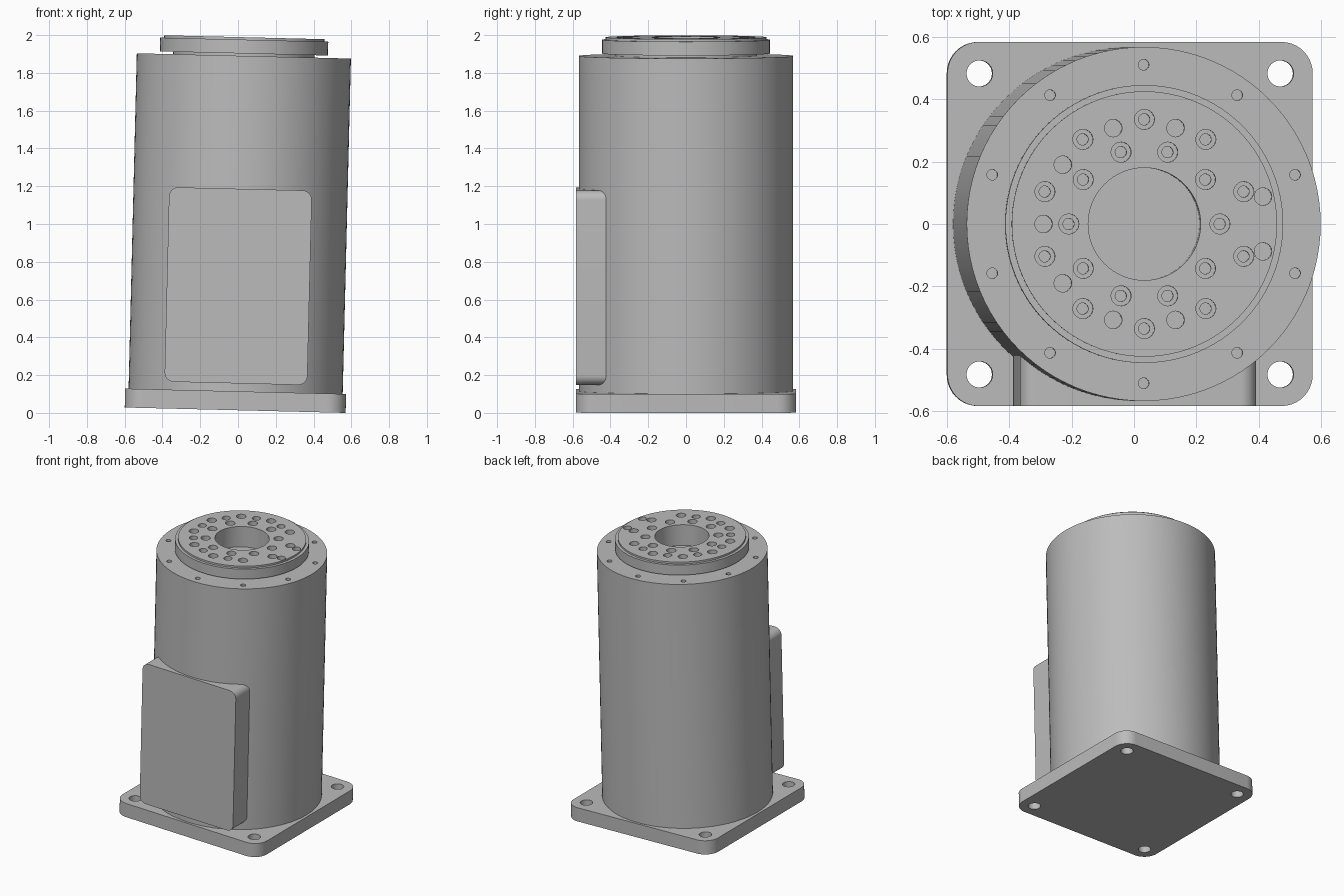
import bpy, bmesh
from math import sin, cos, pi, radians
from mathutils import Matrix, Vector

default = bpy.data.objects.get("Cube")
if default:
    bpy.data.objects.remove(default)

grey = bpy.data.materials.new("plain grey")
grey.use_nodes = True
COLOUR = (0.5, 0.5, 0.5, 1)
grey.diffuse_color = COLOUR
grey.node_tree.nodes["Principled BSDF"].inputs["Base Color"].default_value = COLOUR

parts = []


def finish(name, bm, part=True):
    bmesh.ops.recalc_face_normals(bm, faces=bm.faces)
    mesh = bpy.data.meshes.new(name)
    bm.to_mesh(mesh)
    bm.free()
    mesh.materials.append(grey)
    obj = bpy.data.objects.new(name, mesh)
    bpy.context.collection.objects.link(obj)
    if part:
        parts.append(obj)
    else:
        obj.hide_render = True
    return obj


def lathe(bm, profile, segments, cx=0, cy=0):
    """Closed solid of revolution from (radius, z) points, capped at both ends."""
    rings = [[bm.verts.new((cx + r * cos(2 * pi * i / segments),
                            cy + r * sin(2 * pi * i / segments), z))
              for i in range(segments)] for r, z in profile]
    for low, high in zip(rings, rings[1:]):
        for i in range(segments):
            j = (i + 1) % segments
            bm.faces.new((low[i], low[j], high[j], high[i]))
    bm.faces.new(rings[0][::-1])
    bm.faces.new(rings[-1])


def turned(name, profile, segments=96):
    bm = bmesh.new()
    lathe(bm, profile, segments)
    return finish(name, bm)


def rounded_slab(name, half_w, half_h, radius, depth, matrix):
    """Rounded rectangle extruded along its own z, then placed by matrix."""
    bm = bmesh.new()
    outline = []
    for k, (sx, sy) in enumerate(((1, 1), (-1, 1), (-1, -1), (1, -1))):
        for step in range(11):
            a = (k + step / 10) * pi / 2
            outline.append(bm.verts.new((sx * (half_w - radius) + radius * cos(a),
                                         sy * (half_h - radius) + radius * sin(a), 0)))
    face = bm.faces.new(outline)
    top = bmesh.ops.extrude_face_region(bm, geom=[face])["geom"]
    bmesh.ops.translate(bm, vec=(0, 0, depth),
                        verts=[v for v in top if isinstance(v, bmesh.types.BMVert)])
    bm.transform(matrix)
    return finish(name, bm)


def drill(obj, holes):
    """Cut holes given as (profile, list of centres)."""
    bm = bmesh.new()
    for profile, centres in holes:
        for c in centres:
            lathe(bm, profile, 24, c.x, c.y)
    cutter = finish("hole_cutter", bm, part=False)
    mod = obj.modifiers.new("holes", 'BOOLEAN')
    mod.operation = 'DIFFERENCE'
    mod.solver = 'EXACT'
    mod.object = cutter
    bpy.context.view_layer.objects.active = obj
    bpy.ops.object.modifier_apply(modifier=mod.name)
    bpy.data.objects.remove(cutter)


def circle(radius, degrees):
    return [Vector((radius * cos(radians(d)), radius * sin(radians(d)))) for d in degrees]


# Square mounting plate with four through holes
plate = rounded_slab("base_plate", 0.585, 0.583, 0.1, 0.1, Matrix())
drill(plate, [([(0.042, -0.1), (0.042, 0.2)],
               [Vector((x, y)) for x in (-0.482, 0.482) for y in (-0.482, 0.482)])])

# Cylindrical housing and its bolted end cap
turned("housing", [(0.567, 0.1), (0.567, 1.77)])
cap = turned("end_cap", [(0.567, 1.77), (0.567, 1.876), (0.37, 1.876), (0.37, 1.79)])
drill(cap, [([(0.017, 1.84), (0.017, 1.9)], circle(0.51, range(18, 360, 36)))])

# Output flange: neck, stepped disc and blind centre bore
TOP = 1.975
flange = turned("output_flange", [
    (0.375, 1.795), (0.375, 1.889), (0.445, 1.889), (0.445, 1.962),
    (0.425, 1.962), (0.425, TOP), (0.18, TOP), (0.18, 1.825)])
counterbore = [(0.018, TOP - 0.07), (0.018, TOP - 0.035), (0.032, TOP - 0.035), (0.032, TOP + 0.02)]
plain = [(0.028, TOP - 0.05), (0.028, TOP + 0.02)]
drill(flange, [
    (counterbore, circle(0.335, range(18, 360, 36)) + circle(0.242, range(0, 360, 36))),
    (plain, circle(0.323, range(72, 289, 36)) + circle(0.39, (-13, 13)))])

# Connection box on the front
rounded_slab("front_box", 0.378, 0.515, 0.05, 0.25,
             Matrix.Translation((0, -0.333, 0.657)) @ Matrix.Rotation(pi / 2, 4, 'X'))

# Smooth shading with sharp edges, and the slight lean of the whole unit
lean = Matrix.Translation((-0.015, 0, 0.0143)) @ Matrix.Rotation(0.0245, 4, 'Y')
for obj in parts:
    obj.data.shade_smooth()
    obj.data.set_sharp_from_angle(angle=radians(30))
    obj.matrix_world = lean
